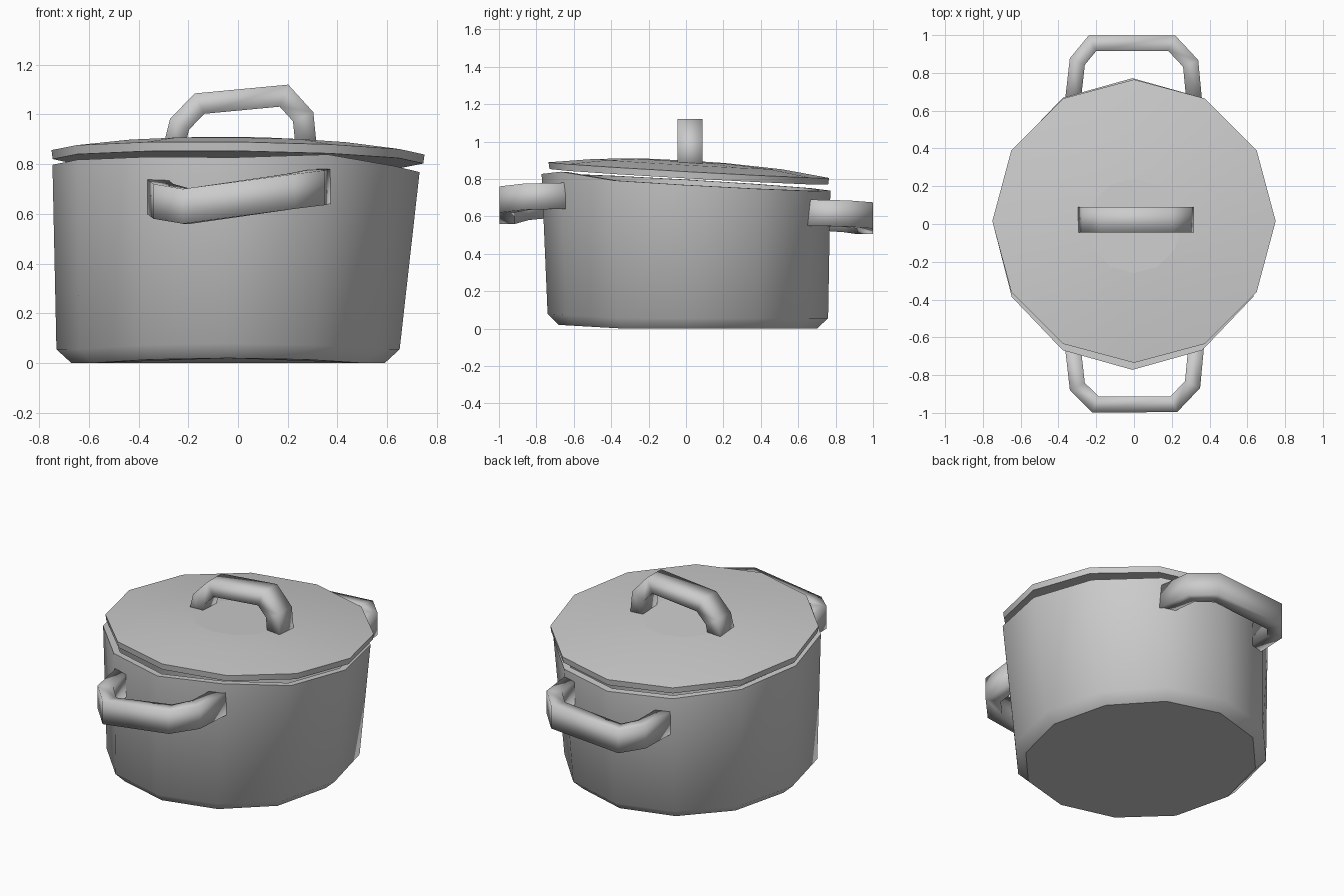
import bpy, bmesh, math
from mathutils import Vector

cube = bpy.data.objects.get("Cube")
if cube:
    bpy.data.objects.remove(cube, do_unlink=True)

SIDES = 12

# Single grey finish
metal = bpy.data.materials.new("grey metal")
metal.use_nodes = True
GREY = (0.6, 0.6, 0.6, 1)
metal.diffuse_color = GREY
metal.node_tree.nodes["Principled BSDF"].inputs["Base Color"].default_value = GREY


def finish(name, bm, angle):
    bmesh.ops.recalc_face_normals(bm, faces=bm.faces)
    mesh = bpy.data.meshes.new(name)
    bm.to_mesh(mesh)
    bm.free()
    obj = bpy.data.objects.new(name, mesh)
    bpy.context.collection.objects.link(obj)
    mesh.materials.append(metal)
    bpy.context.view_layer.objects.active = obj
    bpy.ops.object.select_all(action='DESELECT')
    obj.select_set(True)
    bpy.ops.object.shade_smooth_by_angle(angle=math.radians(angle))
    # Large end caps stay flat
    for p in mesh.polygons:
        if len(p.vertices) == SIDES:
            p.use_smooth = False
    return obj


def lathe(name, rings, height, angle):
    """Stack of rings (centre x, centre y, radius x, radius y, z), capped at both ends."""
    bm = bmesh.new()
    loops = []
    for cx, cy, rx, ry, z in rings:
        loop = []
        for i in range(SIDES):
            a = math.tau * i / SIDES
            x, y = cx + rx * math.cos(a), cy + ry * math.sin(a)
            loop.append(bm.verts.new((x, y, height(x, y, z))))
        loops.append(loop)
    for a, b in zip(loops, loops[1:]):
        for i in range(SIDES):
            j = (i + 1) % SIDES
            bm.faces.new((a[i], a[j], b[j], b[i]))
    bm.faces.new(loops[0])
    bm.faces.new(loops[-1])
    return finish(name, bm, angle)


def handle(name, path, side, wide, thick):
    """Box section swept along a path; side is the direction of the wide axis."""
    bm = bmesh.new()
    pts = [Vector(p) for p in path]
    side = Vector(side)
    loops = []
    for i, p in enumerate(pts):
        before = (p - pts[max(i - 1, 0)]).normalized()
        after = (pts[min(i + 1, len(pts) - 1)] - p).normalized()
        out = (before + after).cross(side).normalized()
        # Widen corners so the bar keeps its thickness
        ends = i in (0, len(pts) - 1)
        grow = 1 if ends else 1 / math.cos(before.angle(after) / 2)
        u, v = side * wide / 2, out * thick / 2 * grow
        loops.append([bm.verts.new(p + c) for c in (u + v, u - v, -u - v, v - u)])
    for a, b in zip(loops, loops[1:]):
        for i in range(4):
            j = (i + 1) % 4
            bm.faces.new((a[i], a[j], b[j], b[i]))
    bm.faces.new(loops[0])
    bm.faces.new(loops[-1])
    return finish(name, bm, 100)


# Hollow pot: slanted rim, raised front edge of the base
def pot_height(x, y, z):
    if z > 0.5:
        bump = 0.025 if x > 0.25 and y < -0.5 else 0
        return z - 0.02 * x - 0.058 * y + bump
    return z + max(0, -y - 0.35) * 0.06


lathe("pot_body", [
    (-0.04, 0.01, 0.63, 0.69, 0),
    (-0.04, 0.01, 0.69, 0.75, 0.055),
    (-0.008, 0, 0.738, 0.772, 0.782),
    (-0.008, 0, 0.70, 0.73, 0.782),
    (-0.04, 0.01, 0.65, 0.70, 0.08),
], pot_height, 60)


# Domed lid, tilted down towards the back
def lid_height(x, y, z):
    return z - 0.012 * x - 0.056 * y


lathe("lid", [
    (0, 0.015, 0.745, 0.745, 0.812),
    (0, 0.015, 0.75, 0.75, 0.848),
    (0, 0.015, 0.50, 0.50, 0.880),
    (0, -0.01, 0.25, 0.25, 0.895),
], lid_height, 50)

# Handles
UP = (0, 0, 1)
handle("lid_handle", [
    (-0.26, 0.022, 0.86), (-0.235, 0.022, 0.96), (-0.155, 0.022, 1.043),
    (0.185, 0.022, 1.075), (0.262, 0.022, 0.99), (0.275, 0.022, 0.86),
], (0, 1, 0), 0.135, 0.085)
handle("front_handle", [
    (-0.325, -0.64, 0.67), (-0.30, -0.86, 0.65), (-0.205, -0.955, 0.63),
    (0.21, -0.955, 0.69), (0.31, -0.85, 0.705), (0.33, -0.64, 0.71),
], UP, 0.14, 0.083)
handle("back_handle", [
    (-0.325, 0.64, 0.60), (-0.30, 0.86, 0.585), (-0.22, 0.957, 0.575),
    (0.20, 0.957, 0.605), (0.30, 0.85, 0.615), (0.32, 0.64, 0.62),
], UP, 0.14, 0.083)
